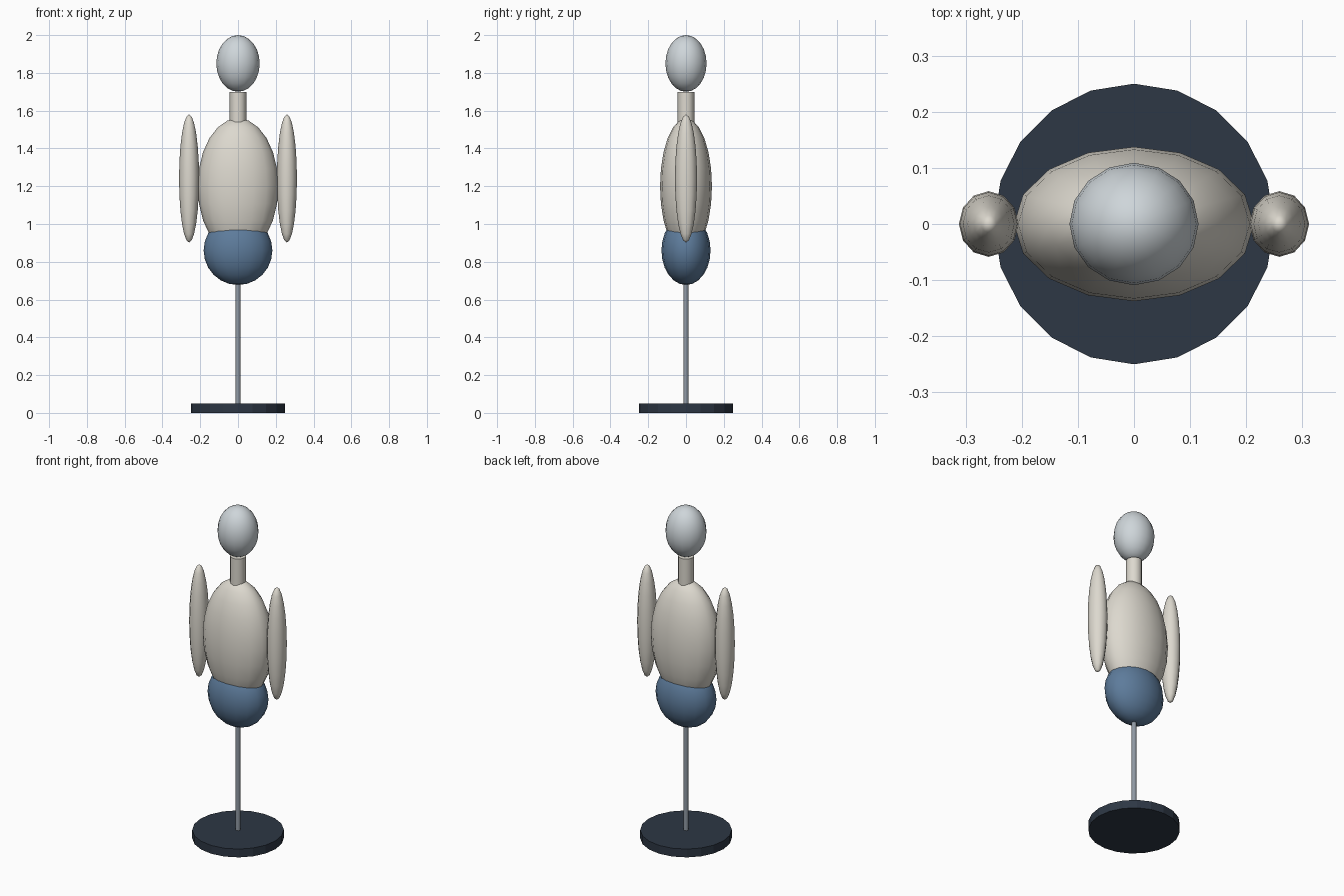
import bpy
import math

if "Cube" in bpy.data.objects:
    bpy.data.objects.remove(bpy.data.objects["Cube"])


def material(name, rgb):
    m = bpy.data.materials.new(name)
    m.diffuse_color = (*rgb, 1)
    m.use_nodes = True
    m.node_tree.nodes["Principled BSDF"].inputs["Base Color"].default_value = m.diffuse_color
    return m


pale = material("pale_shell", (0.72, 0.69, 0.62))
silver = material("silver_head", (0.62, 0.67, 0.70))
blue = material("blue_hips", (0.11, 0.20, 0.33))
steel = material("steel", (0.28, 0.32, 0.37))
dark = material("dark_base", (0.026, 0.038, 0.058))


def finish(name, mat, angle):
    ob = bpy.context.object
    ob.name = name
    ob.data.materials.append(mat)
    bpy.ops.object.transform_apply(location=False, rotation=False, scale=True)
    bpy.ops.object.shade_smooth_by_angle(angle=math.radians(angle))
    return ob


def ellipsoid(name, centre, radii, mat, sides=16, rings=12):
    bpy.ops.mesh.primitive_uv_sphere_add(segments=sides, ring_count=rings, radius=1, location=centre)
    bpy.context.object.scale = radii
    return finish(name, mat, 60)


def cylinder(name, z0, z1, radius, mat, sides, angle=40):
    bpy.ops.mesh.primitive_cylinder_add(vertices=sides, radius=radius, depth=z1 - z0,
                                        location=(0, 0, (z0 + z1) / 2))
    return finish(name, mat, angle)


# Stand
cylinder("base", 0, 0.05, 0.25, dark, 20, 10)
cylinder("pole", 0.05, 0.72, 0.0135, steel, 10)

# Body
ellipsoid("hips", (0, 0, 0.86), (0.182, 0.13, 0.183), blue)
ellipsoid("torso", (0, 0, 1.2), (0.214, 0.1375, 0.36), pale)
cylinder("neck", 1.5, 1.70, 0.044, pale, 12)
ellipsoid("head", (0, 0, 1.85), (0.115, 0.109, 0.15), silver)

# Arms
for side, x in (("left", -0.259), ("right", 0.259)):
    ellipsoid(side + "_arm", (x, 0, 1.241), (0.053, 0.0585, 0.339), pale, 12, 12)
